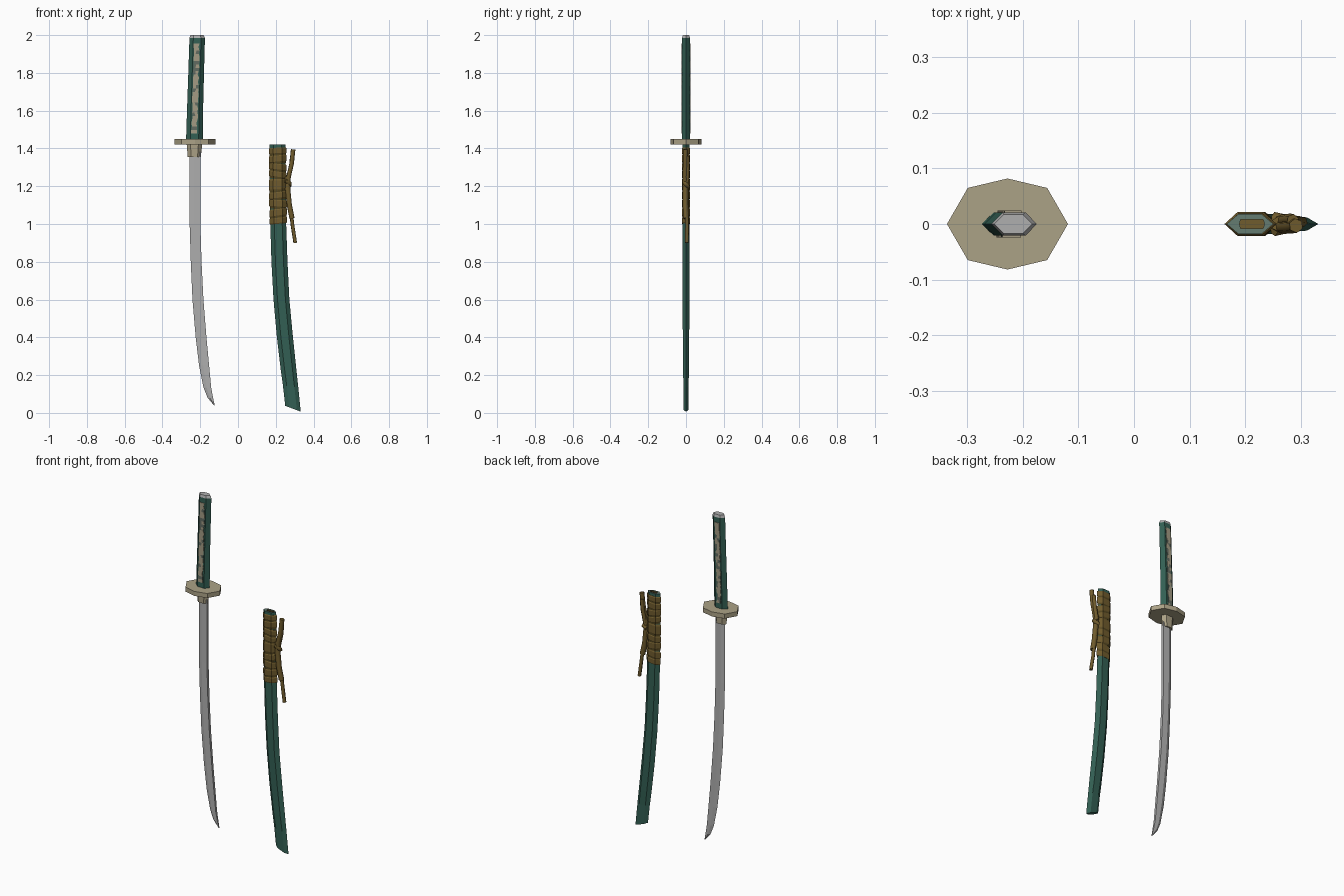
import bpy, bmesh, math, random

if "Cube" in bpy.data.objects:
    bpy.data.objects.remove(bpy.data.objects["Cube"])

random.seed(4)


def material(name, r, g, b):
    m = bpy.data.materials.new(name)
    m.diffuse_color = (r, g, b, 1)
    m.use_nodes = True
    m.node_tree.nodes["Principled BSDF"].inputs["Base Color"].default_value = m.diffuse_color
    return m


TEAL = material("teal lacquer", 0.033, 0.115, 0.087)
RIM = material("grey teal rim", 0.13, 0.20, 0.165)
STEEL = material("steel grey", 0.43, 0.43, 0.43)
TAN = material("tan brass", 0.41, 0.36, 0.24)
OLIVE = material("olive cord", 0.16, 0.105, 0.026)
DARK_OLIVE = material("dark olive", 0.085, 0.06, 0.014)
BEIGE = material("beige grip", 0.37, 0.33, 0.23)
GREY = material("grey grip", 0.12, 0.145, 0.12)


def finish(name, bm, mats):
    bmesh.ops.recalc_face_normals(bm, faces=bm.faces)
    me = bpy.data.meshes.new(name)
    bm.to_mesh(me)
    bm.free()
    for m in mats:
        me.materials.append(m)
    ob = bpy.data.objects.new(name, me)
    bpy.context.collection.objects.link(ob)
    return ob


def loft(name, rings, mats, band_mats=None):
    """Skin a list of rings; band_mats gives a material slot per band, last one for the end cap."""
    bm = bmesh.new()
    vs = [[bm.verts.new(p) for p in r] for r in rings]
    n = len(rings[0])
    idx = band_mats or [0] * len(rings)
    for k in range(len(vs) - 1):
        for i in range(n):
            j = (i + 1) % n
            f = bm.faces.new((vs[k][i], vs[k][j], vs[k + 1][j], vs[k + 1][i]))
            f.material_index = idx[k]
    bm.faces.new(vs[0])
    bm.faces.new(vs[-1]).material_index = idx[-1]
    return finish(name, bm, mats)


def hexa(z, x0, x1, hy, f=0.25, tilt=0.0):
    """Flat six-sided section with pointed left and right ends."""
    w = x1 - x0
    pts = [(x0, 0), (x0 + f * w, -hy), (x1 - f * w, -hy),
           (x1, 0), (x1 - f * w, hy), (x0 + f * w, hy)]
    return [(x, y, z + tilt * (x - (x0 + x1) / 2)) for x, y in pts]


def blade_ring(z, x0, x1, hy):
    """Sharp edge on the left, flat spine on the right."""
    m = x0 + 0.4 * (x1 - x0)
    return [(x0, 0, z), (m, -hy, z), (x1, -hy * 0.8, z), (x1, hy * 0.8, z), (m, hy, z)]


# Sword blade
loft("blade", [blade_ring(*s) for s in (
    (0.04, -0.127, -0.123, 0.002), (0.08, -0.161, -0.132, 0.006),
    (0.135, -0.183, -0.142, 0.008), (0.25, -0.206, -0.153, 0.009),
    (0.4, -0.224, -0.167, 0.009), (0.6, -0.241, -0.183, 0.010),
    (0.8, -0.250, -0.193, 0.010), (1.0, -0.256, -0.199, 0.010),
    (1.38, -0.258, -0.198, 0.010))], [STEEL])

# Collar and eight-sided guard
loft("blade_collar", [hexa(1.355, -0.266, -0.197, 0.017), hexa(1.425, -0.272, -0.189, 0.019)], [TAN])
octagon = [(-0.109, 0), (-0.0715, -0.065), (0, -0.082), (0.0715, -0.065),
           (0.109, 0), (0.0715, 0.065), (0, 0.082), (-0.0715, 0.065)]
loft("guard", [[(x - 0.228, y, z) for x, y in octagon] for z in (1.422, 1.449)], [TAN])

# Handle with a steel cap
loft("handle", [hexa(1.44, -0.275, -0.186, 0.021), hexa(1.6, -0.270, -0.185, 0.021),
                hexa(1.8, -0.263, -0.180, 0.021), hexa(1.985, -0.257, -0.175, 0.021)], [TEAL])
loft("handle_cap", [hexa(1.985, -0.257, -0.175, 0.021), hexa(2.0, -0.252, -0.183, 0.017)], [STEEL])


# Mottled, ragged grip panels on both faces of the handle
def grip_panel(name, side):
    bm = bmesh.new()
    rows = 26
    prev = None
    for k in range(rows + 1):
        t = k / rows
        z = 1.48 + 0.475 * t
        c = -0.231 + 0.012 * t
        y = side * 0.0225
        row = [bm.verts.new((c + d, y, z)) for d in (
            -0.018 + random.uniform(0, 0.006), random.uniform(-0.005, 0.005),
            0.018 - random.uniform(0, 0.009))]
        if prev:
            for i in range(2):
                f = bm.faces.new((prev[i], prev[i + 1], row[i + 1], row[i]))
                f.material_index = int(random.random() < (0.7 if k < 4 else 0.2))
        prev = row
    for f in bm.faces:
        if f.normal.y * side < 0:
            f.normal_flip()
    ob = finish(name, bm, [BEIGE, GREY])
    mod = ob.modifiers.new("thickness", "SOLIDIFY")
    mod.thickness = 0.003
    mod.offset = 0


grip_panel("grip_panel_front", -1)
grip_panel("grip_panel_back", 1)

# Scabbard with a slot in its mouth
loft("scabbard", [
    hexa(0.022, 0.250, 0.332, 0.012, tilt=-0.38), hexa(0.14, 0.238, 0.319, 0.013, tilt=-0.1),
    hexa(0.23, 0.226, 0.309, 0.016), hexa(0.4, 0.206, 0.291, 0.017),
    hexa(0.6, 0.188, 0.272, 0.018), hexa(0.8, 0.177, 0.262, 0.018),
    hexa(1.0, 0.171, 0.255, 0.018), hexa(1.2, 0.168, 0.252, 0.018),
    hexa(1.42, 0.167, 0.251, 0.018),
    hexa(1.42, 0.190, 0.235, 0.008, 0.05), hexa(1.3, 0.190, 0.235, 0.008, 0.05)],
    [TEAL, RIM, DARK_OLIVE], [0] * 8 + [1, 2, 2])

# Cord wound around the scabbard: height, band height, tilt
wraps = [(1.018, 0.034, 0.10), (1.060, 0.042, 0.14), (1.108, 0.042, -0.08),
         (1.152, 0.038, 0.12), (1.208, 0.064, 0.06), (1.262, 0.034, -0.15),
         (1.302, 0.036, -0.12), (1.345, 0.040, 0.10), (1.387, 0.034, 0.04)]
for i, (z, h, tilt) in enumerate(wraps):
    c = 0.210 + max(0, 1.2 - z) * 0.018
    loft(f"cord_wrap_{i + 1}", [hexa(z + dz * h, c - 0.042 - g, c + 0.042 + g, 0.018 + g * 0.7, tilt=tilt)
                                for dz, g in ((-0.5, 0.001), (-0.35, 0.005), (0.35, 0.005), (0.5, 0.001))],
         [OLIVE])
    # shaded seam between windings
    if i:
        z1 = (z + wraps[i - 1][0] + wraps[i - 1][1] / 2 - h / 2) / 2
        loft(f"cord_seam_{i}", [hexa(z1 - 0.005, c - 0.0435, c + 0.0435, 0.0195, tilt=tilt),
                                hexa(z1 + 0.005, c - 0.0435, c + 0.0435, 0.0195, tilt=tilt)], [DARK_OLIVE])


# Knot and hanging cord ends
def strand(name, pts, radius, mat=OLIVE):
    cu = bpy.data.curves.new(name, "CURVE")
    cu.dimensions = "3D"
    cu.bevel_depth = radius
    cu.bevel_resolution = 1
    cu.use_fill_caps = True
    sp = cu.splines.new("POLY")
    sp.points.add(len(pts) - 1)
    for p, co in zip(sp.points, pts):
        p.co = (*co, 1)
    cu.materials.append(mat)
    ob = bpy.data.objects.new(name, cu)
    bpy.context.collection.objects.link(ob)


strand("cord_upper_end", [(0.292, -0.003, 1.395), (0.284, -0.004, 1.32),
                          (0.268, -0.005, 1.25), (0.260, -0.004, 1.18)], 0.013)
strand("cord_upper_loop", [(0.286, 0.007, 1.36), (0.280, 0.008, 1.30), (0.264, 0.006, 1.22)], 0.011)
strand("cord_lower_loop", [(0.262, 0.0, 1.25), (0.264, -0.003, 1.18),
                           (0.272, -0.003, 1.10), (0.286, 0.0, 1.03)], 0.015)
strand("cord_lower_end", [(0.281, 0.004, 1.06), (0.289, 0.006, 0.99), (0.303, 0.004, 0.90)], 0.010)
strand("cord_knot", [(0.252, -0.010, 1.23), (0.274, -0.006, 1.215),
                     (0.274, 0.006, 1.205), (0.252, 0.010, 1.195)], 0.012)
